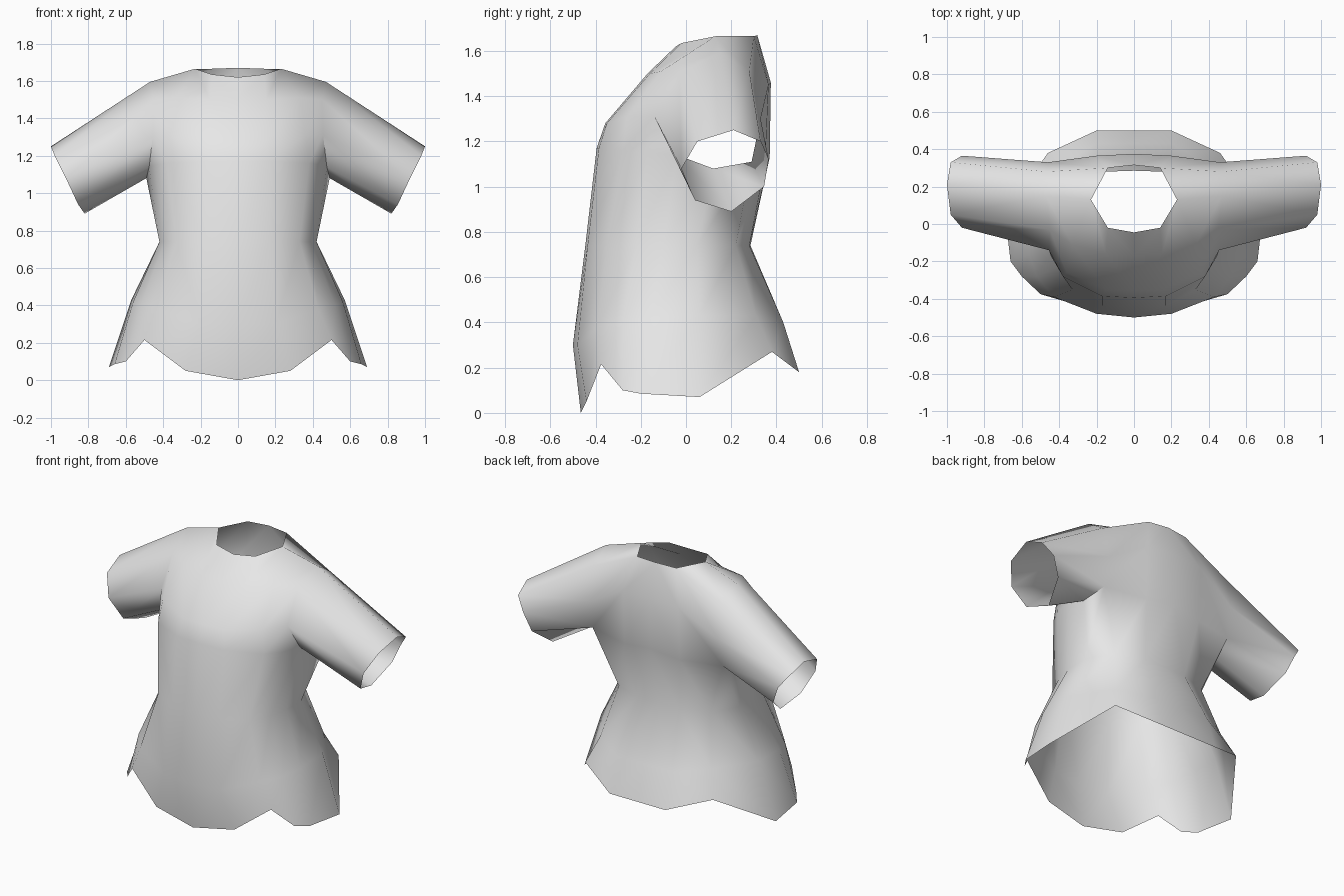
import bpy
import bmesh
import math

default_cube = bpy.data.objects.get("Cube")
if default_cube:
    bpy.data.objects.remove(default_cube, do_unlink=True)


def make_material(name, colour):
    material = bpy.data.materials.new(name)
    material.use_nodes = True
    material.diffuse_color = colour
    material.node_tree.nodes["Principled BSDF"].inputs["Base Color"].default_value = colour
    return material


def add_points(bm, points):
    return [bm.verts.new(point) for point in points]


def bridge(bm, lower, upper):
    """Fill the strip between two rows of equal length."""
    for i in range(len(lower) - 1):
        bm.faces.new((lower[i], lower[i + 1], upper[i + 1], upper[i]))


bm = bmesh.new()

# Left half of the body: each row runs from front centre round to back centre
hem = add_points(bm, [
    (0, -.465, 0), (.28, -.44, .05), (.5, -.375, .215), (.6, -.28, .1), (.66, -.2, .085),
    (.69, .06, .07), (.46, .38, .27), (.2, .5, .18), (0, .5, .18)])
hips = add_points(bm, [
    (0, -.5, .3), (.2, -.48, .3), (.43, -.39, .38), (.52, -.28, .4), (.56, -.16, .42),
    (.57, .06, .43), (.4, .31, .43), (.2, .43, .4), (0, .43, .4)])
waist = add_points(bm, [(x, y, .74) for x, y in [
    (0, -.445), (.17, -.435), (.33, -.35), (.39, -.22), (.42, -.1),
    (.42, .05), (.33, .22), (.15, .28), (0, .285)]])

# Armhole ring, starting on top of the shoulder and passing over the front
armhole = add_points(bm, [
    (.47, .15, 1.595), (.45, -.03, 1.5), (.455, -.14, 1.31), (.475, -.04, 1.14),
    (.49, .12, 1.08), (.47, .29, 1.11), (.46, .33, 1.3), (.47, .28, 1.51)])
top, front_top, front, front_low, under, back_low, back, back_top = armhole

# Chest and back rows end on the armhole
chest = add_points(bm, [(0, -.395, 1.17), (.17, -.385, 1.17), (.38, -.28, 1.16), (.445, -.17, 1.15)])
bust = add_points(bm, [(0, -.357, 1.28), (.15, -.35, 1.28), (.36, -.26, 1.31)]) + [front]
yoke = add_points(bm, [(0, -.17, 1.5), (.15, -.16, 1.5), (.33, -.11, 1.51)]) + [front_top]
back_mid = [back_low] + add_points(bm, [(.2, .35, 1.1), (0, .37, 1.13)])
back_yoke = [back] + add_points(bm, [(.2, .365, 1.45), (0, .375, 1.46)])

# Neck opening
neck = add_points(bm, [
    (0, -.045, 1.62), (.14, -.02, 1.635), (.23, .13, 1.665), (.14, .3, 1.665), (0, .315, 1.67)])

# Lower body, front and back panels
bridge(bm, hem, hips)
bridge(bm, hips, waist)
bridge(bm, waist, chest + [front_low, under] + back_mid)
bridge(bm, chest, bust)
bm.faces.new((chest[-1], front_low, front))
bridge(bm, bust, yoke)
bridge(bm, yoke, neck[:3] + [top])
bridge(bm, back_mid, back_yoke)
bridge(bm, back_yoke[1:], neck[3:])
bm.faces.new((back, back_yoke[1], neck[3], back_top))
bm.faces.new((back_top, neck[3], neck[2], top))

# Sleeve from armhole to open cuff
cuff = add_points(bm, [
    (1, .21, 1.25), (.98, .05, 1.2), (.92, -.02, 1.08), (.855, .04, .94),
    (.82, .2, .89), (.87, .345, 1), (.92, .365, 1.12), (.98, .33, 1.2)])
bridge(bm, armhole + armhole[:1], cuff + cuff[:1])

# Turn the cloth outward
bmesh.ops.recalc_face_normals(bm, faces=bm.faces[:])
bm.normal_update()
if bust[0].link_faces[0].normal.y > 0:
    bmesh.ops.reverse_faces(bm, faces=bm.faces[:])

mesh = bpy.data.meshes.new("shirt")
bm.to_mesh(mesh)
bm.free()
shirt = bpy.data.objects.new("shirt", mesh)
bpy.context.scene.collection.objects.link(shirt)
mesh.materials.append(make_material("pale grey cloth", (.8, .8, .8, 1)))

# Mirror the right half and smooth the cloth
mirror = shirt.modifiers.new("right half", "MIRROR")
mirror.use_clip = True
mirror.merge_threshold = .001
bpy.ops.object.select_all(action="DESELECT")
shirt.select_set(True)
bpy.context.view_layer.objects.active = shirt
bpy.ops.object.shade_smooth_by_angle(angle=math.radians(75))
